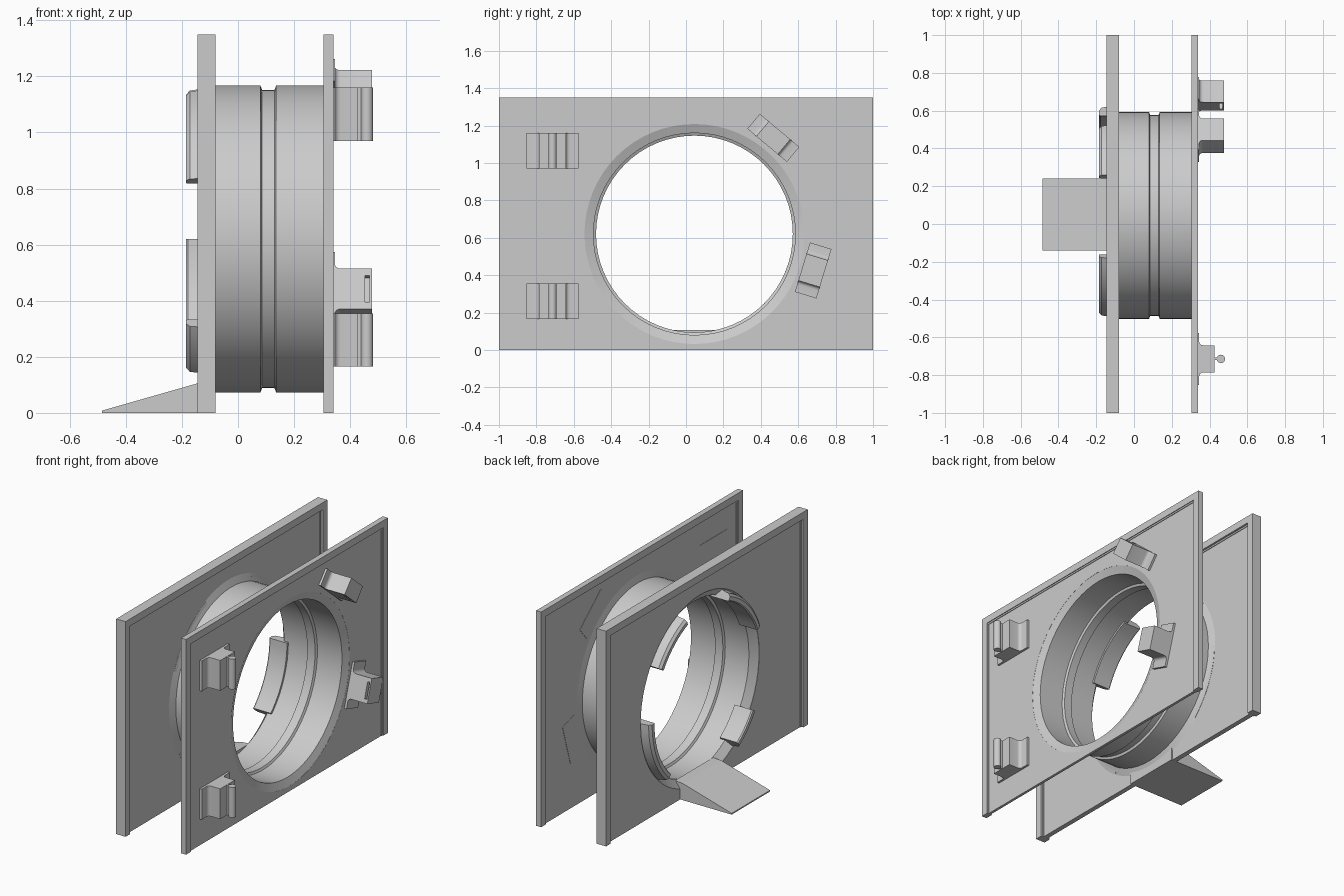
import bpy, bmesh
from math import sin, cos, radians, pi
from mathutils import Matrix, Vector

if "Cube" in bpy.data.objects:
    bpy.data.objects.remove(bpy.data.objects["Cube"])

CY, CZ = 0.045, 0.62          # centre of the round opening


def finish(name, bm, smooth=False):
    bmesh.ops.recalc_face_normals(bm, faces=bm.faces)
    me = bpy.data.meshes.new(name)
    bm.to_mesh(me)
    bm.free()
    ob = bpy.data.objects.new(name, me)
    bpy.context.collection.objects.link(ob)
    bpy.ops.object.select_all(action='DESELECT')
    bpy.context.view_layer.objects.active = ob
    ob.select_set(True)
    if smooth:
        bpy.ops.object.shade_smooth_by_angle(angle=radians(30))
    return ob


def prism(name, pts, lo, hi, place, smooth=False):
    """Extrude a 2D outline between lo and hi; place(u, v, w) gives xyz."""
    bm = bmesh.new()
    a = [bm.verts.new(place(u, v, lo)) for u, v in pts]
    b = [bm.verts.new(place(u, v, hi)) for u, v in pts]
    n = len(pts)
    bm.faces.new(a)
    bm.faces.new(b[::-1])
    for i in range(n):
        j = (i + 1) % n
        bm.faces.new((a[i], b[i], b[j], a[j]))
    return finish(name, bm, smooth)


def lathe(name, pts, start=0, end=360, steps=64):
    """Sweep a closed (x, radius) profile around the opening axis."""
    bm = bmesh.new()
    full = end - start == 360
    rows = []
    for k in range(steps if full else steps + 1):
        t = radians(start + (end - start) * k / steps)
        rows.append([bm.verts.new((x, CY + r * cos(t), CZ + r * sin(t))) for x, r in pts])
    n = len(pts)
    for k in range(steps):
        p, q = rows[k], rows[(k + 1) % len(rows)]
        for i in range(n):
            j = (i + 1) % n
            bm.faces.new((p[i], q[i], q[j], p[j]))
    if not full:
        bm.faces.new(rows[0])
        bm.faces.new(rows[-1][::-1])
    return finish(name, bm, True)


def cut(ob, cutter):
    m = ob.modifiers.new("cut", 'BOOLEAN')
    m.operation = 'DIFFERENCE'
    m.solver = 'EXACT'
    m.object = cutter
    bpy.ops.object.select_all(action='DESELECT')
    bpy.context.view_layer.objects.active = ob
    ob.select_set(True)
    bpy.ops.object.modifier_apply(modifier=m.name)
    bpy.data.objects.remove(cutter, do_unlink=True)


def side(u, v, w):
    return (w, u, v)


def u_shape(inner, top):
    return [(-1, 0), (-inner, 0), (-inner, top), (inner, top), (inner, 0),
            (1, 0), (1, 1.35), (-1, 1.35)]


# Two plates: a U-shaped rim, a small inner lip and a recessed panel
for tag, f0, f1, p0, p1 in (("inner", -0.145, -0.08, -0.128, -0.097),
                            ("outer", 0.305, 0.34, 0.314, 0.331)):
    prism(tag + "_rim", u_shape(0.955, 1.305), f0, f1, side)
    prism(tag + "_lip", u_shape(0.945, 1.295), p0 - 0.004, p1 + 0.004, side)
    panel = prism(tag + "_panel", [(-0.97, 0), (0.97, 0), (0.97, 1.32), (-0.97, 1.32)],
                  p0, p1, side)
    circle = [(CY + 0.588 * cos(i * pi / 32), CZ + 0.588 * sin(i * pi / 32)) for i in range(64)]
    cut(panel, prism("hole_cutter", circle, p0 - 0.1, p1 + 0.1, side))

# Tunnel ring with flared ends and a pressed groove
lathe("tunnel_ring", [
    (-0.128, 0.59), (-0.097, 0.59), (-0.08, 0.547), (0.08, 0.547), (0.086, 0.532),
    (0.13, 0.532), (0.136, 0.547), (0.305, 0.547), (0.314, 0.59), (0.331, 0.59),
    (0.312, 0.54), (0.142, 0.54), (0.135, 0.526), (0.081, 0.526), (0.074, 0.54),
    (-0.09, 0.54)])

# Curved retaining clips around the inner opening
clip = [(-0.094, 0.587), (-0.145, 0.575), (-0.172, 0.571), (-0.185, 0.555),
        (-0.185, 0.532), (-0.178, 0.526), (-0.06, 0.526), (-0.06, 0.543), (-0.082, 0.546)]
for i, (a, b) in enumerate(((113, 158), (34, 68), (-46, 0), (213, 236))):
    lathe("retaining_clip_%d" % (i + 1), clip, a, b, 12)

# Entry ramp
prism("entry_ramp", [(-0.485, 0), (-0.485, 0.008), (-0.145, 0.105), (-0.09, 0.108), (-0.09, 0)],
      -0.14, 0.24, lambda u, v, w: (u, w, v))


def mount_profile(half_body, top, fillet):
    """Half outline (offset, x) of a base plate rising into a block."""
    half = [(0.138, 0.312), (0.138, 0.345)]
    half += [(half_body + fillet * (1 - sin(t * pi / 8)), 0.345 + fillet * (1 - cos(t * pi / 8)))
             for t in range(5)]
    half += [(half_body, top)]
    return half + [(-u, x) for u, x in half[::-1]]


# Hinge pins on the left side of the outer plate
for tag, z in (("lower", 0.165), ("upper", 0.97)):
    def up(u, v, w):
        return (v, -0.714 + u, w)
    prism(tag + "_pin_mount", mount_profile(0.072, 0.427, 0.02), z, z + 0.19, up, True)
    prism(tag + "_pin_neck", [(-0.006, 0.42), (0.006, 0.42), (0.006, 0.45), (-0.006, 0.45)],
          z, z + 0.19, up)
    prism(tag + "_pin", [(0.022 * cos(i * pi / 10), 0.46 + 0.022 * sin(i * pi / 10))
                         for i in range(20)], z, z + 0.19, up, True)

# Latch sockets set tangent to the opening, each with a narrow slot
for tag, y, z, ang, hw in (("upper", 0.467, 1.134, 50, 0.052), ("lower", 0.68, 0.425, -17, 0.06)):
    rad = Vector((0, cos(radians(ang)), sin(radians(ang))))
    tan = Vector((0, -sin(radians(ang)), cos(radians(ang))))

    def tangent(u, v, w):
        return Vector((v, y, z)) + tan * u + rad * w
    sock = prism(tag + "_latch_socket", mount_profile(0.075, 0.477, 0.02), -hw, hw, tangent, True)
    cut(sock, prism("slot_cutter", [(-0.05, 0.453), (0.05, 0.453), (0.05, 0.468), (-0.05, 0.468)],
                    -hw - 0.02, -hw + 0.03, tangent))
